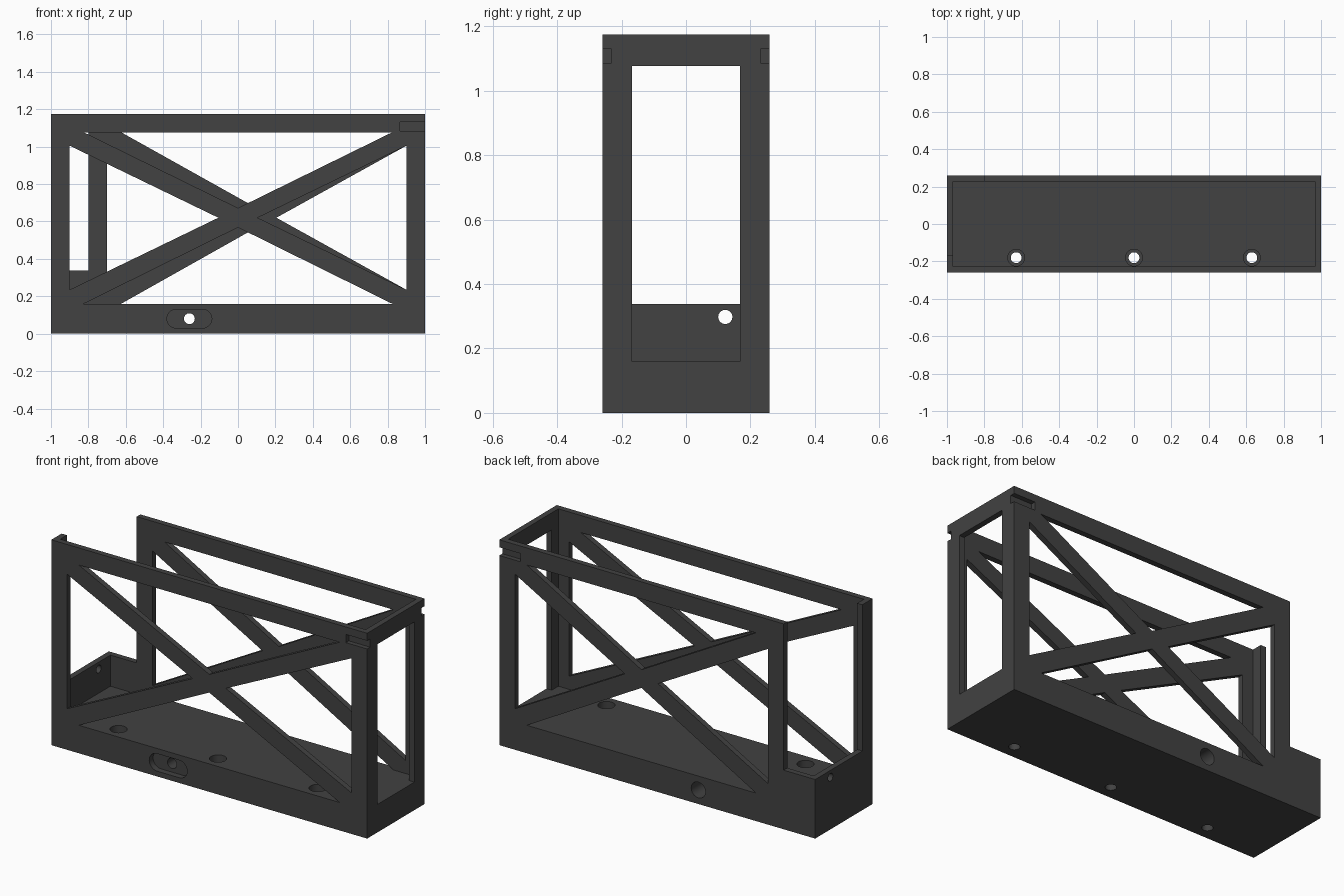
import bpy
import bmesh
import math
from mathutils import Matrix

if "Cube" in bpy.data.objects:
    bpy.data.objects.remove(bpy.data.objects["Cube"])

HX, HY, H = 1.0, 0.26, 1.175      # half length, half depth, height
T = 0.033                         # wall thickness
FLOOR, RAIL, MID = 0.16, 1.077, 0.62
SILL = 0.338                      # height of the low end wall

mat = bpy.data.materials.new("dark grey")
mat.diffuse_color = (0.054, 0.054, 0.054, 1)
mat.use_nodes = True
mat.node_tree.nodes["Principled BSDF"].inputs["Base Color"].default_value = mat.diffuse_color


def finish(name, bm):
    bmesh.ops.recalc_face_normals(bm, faces=bm.faces)
    mesh = bpy.data.meshes.new(name)
    bm.to_mesh(mesh)
    bm.free()
    mesh.materials.append(mat)
    obj = bpy.data.objects.new(name, mesh)
    bpy.context.collection.objects.link(obj)
    return obj


def box(name, x, y, z):
    bm = bmesh.new()
    bmesh.ops.create_cube(bm, size=1)
    for v in bm.verts:
        v.co = [a + (b - a) * (c + 0.5) for (a, b), c in zip((x, y, z), v.co)]
    return finish(name, bm)


def prism(name, outline, y0, y1):
    """Extrude an (x, z) outline along y."""
    bm = bmesh.new()
    face = bm.faces.new([bm.verts.new((x, y0, z)) for x, z in outline])
    ext = bmesh.ops.extrude_face_region(bm, geom=[face])
    for v in ext["geom"]:
        if isinstance(v, bmesh.types.BMVert):
            v.co.y = y1
    return finish(name, bm)


def hole(name, axis, centre, r, length):
    bm = bmesh.new()
    rot = {"x": Matrix.Rotation(math.pi / 2, 4, "Y"),
           "y": Matrix.Rotation(math.pi / 2, 4, "X"),
           "z": Matrix.Identity(4)}[axis]
    bmesh.ops.create_cone(bm, cap_ends=True, segments=32, radius1=r, radius2=r,
                          depth=length, matrix=Matrix.Translation(centre) @ rot)
    return finish(name, bm)


frame = box("frame", (-HX, HX), (-HY, HY), (0, H))
cutters = []

# hollow inside above the solid base
cutters.append(box("hollow", (-HX + T, HX - T), (-HY + T, HY - T), (FLOOR, 2)))

# triangular openings that leave the crossed braces in both long walls
for side, left in ((-1, -0.9), (1, -0.7)):
    right = 0.9
    cx = (left + right) / 2
    y0, y1 = sorted((side * (HY - T - 0.02), side * (HY + 0.1)))
    for s in (-1, 1):
        z = RAIL if s > 0 else FLOOR
        dx = (right - left) / 2 - 0.075
        cutters.append(prism("brace_gap", [(cx - dx, z), (cx + dx, z),
                                           (cx, MID + s * 0.052)], y0, y1))
        edge = right if s > 0 else left
        cutters.append(prism("brace_gap", [(edge, MID - 0.385), (edge, MID + 0.385),
                                           (cx + s * 0.105, MID)], y0, y1))

# window in the right end, open left end with cut back corner
cutters.append(box("end_window", (0.9, 1.1), (-0.167, 0.167), (FLOOR, RAIL)))
cutters.append(box("end_opening", (-1.1, -0.8), (-0.167, 0.4), (SILL, 2)))

# latch notches at the upper right corners
for s in (-1, 1):
    y = sorted((s * (HY - 0.027), s * 0.4))
    cutters.append(box("latch_notch", (0.865, 1.1), y, (1.085, 1.132)))

# counterbored screw holes through the base
for x in (-0.63, 0, 0.63):
    cutters.append(hole("screw_hole", "z", (x, -0.18, 0), 0.029, 1))
    cutters.append(hole("screw_head", "z", (x, -0.18, FLOOR), 0.045, 0.16))

# cross hole with rounded pocket in front and wide bore behind
PX, PZ, PR = -0.26, 0.08, 0.05
cutters.append(hole("cross_hole", "y", (PX, 0, PZ), 0.029, 1))
cutters.append(hole("cross_bore", "y", (PX, HY, PZ), 0.045, 0.5))
pocket = []
for i in range(34):
    k = i if i < 17 else i - 1
    a = -math.pi / 2 + k * math.pi / 16
    shift = 0.07 if i < 17 else -0.07
    pocket.append((PX + shift + PR * math.cos(a), PZ + PR * math.sin(a)))
cutters.append(prism("pocket", pocket, -0.4, -HY + 0.035))

# cable hole in the low end wall
cutters.append(hole("cable_hole", "x", (-1, 0.122, 0.298), 0.022, 0.2))

# cut everything and drop the helpers
bpy.context.view_layer.objects.active = frame
for c in cutters:
    c.hide_render = True
    mod = frame.modifiers.new("cut", "BOOLEAN")
    mod.operation = "DIFFERENCE"
    mod.solver = "EXACT"
    mod.object = c
    bpy.ops.object.modifier_apply(modifier=mod.name)
    bpy.data.objects.remove(c)

bpy.ops.object.select_all(action="DESELECT")
frame.select_set(True)
bpy.ops.object.shade_smooth_by_angle(angle=math.radians(30))
